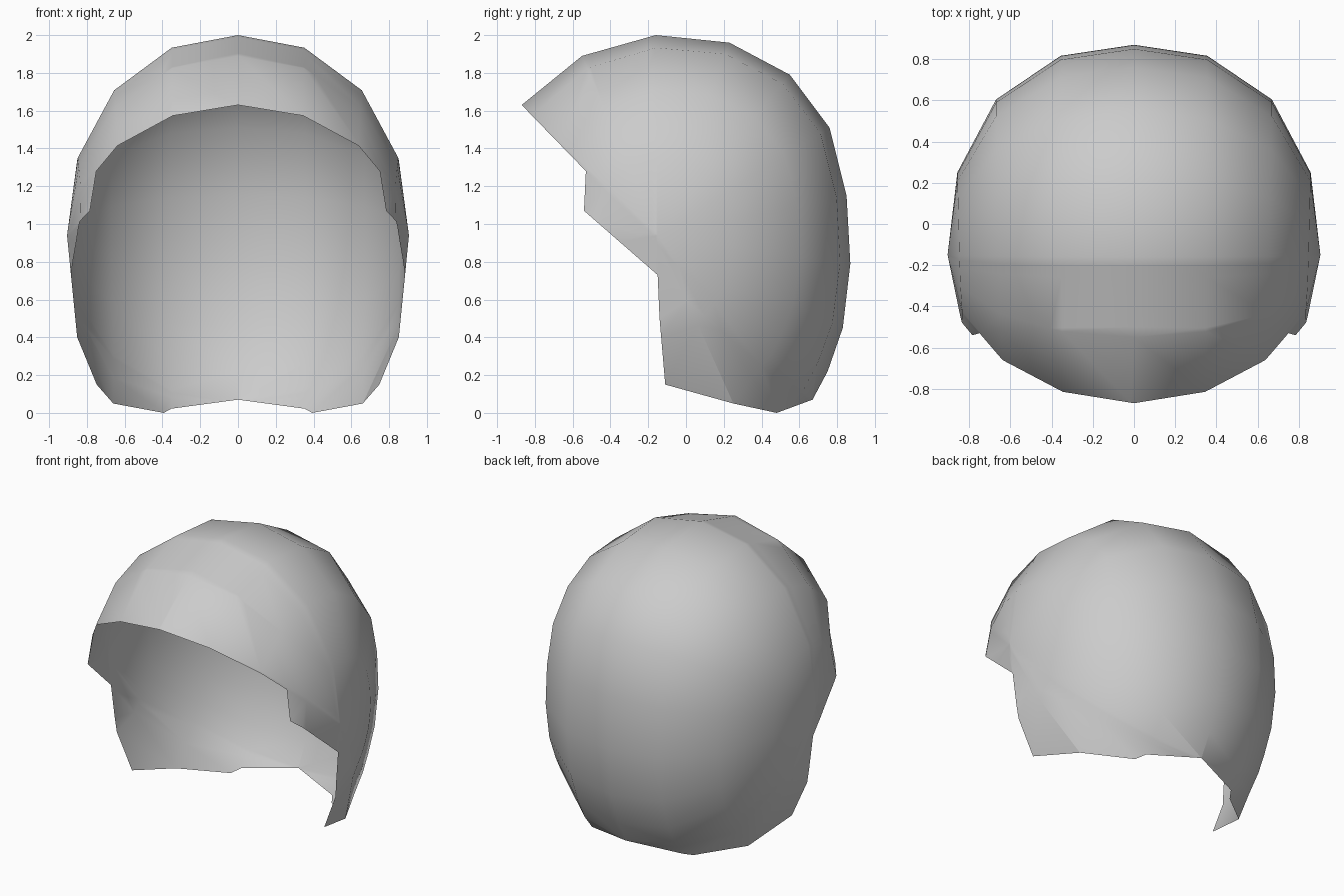
import bpy, bmesh, math
from mathutils import Vector

if "Cube" in bpy.data.objects:
    bpy.data.objects.remove(bpy.data.objects["Cube"])

HALF_WIDTH = 0.905
CY, CZ = -0.15, 0.94          # where the side-to-side axis passes

# Centreline loop (y, z) with roundness exponent of the section at that angle
profile = [
    (-0.87, 1.63, 1.98), (-0.55, 1.89, 2.08), (-0.16, 2.0, 2.15), (0.23, 1.96, 2.2),
    (0.55, 1.79, 2.25), (0.76, 1.51, 2.3), (0.85, 1.15, 2.3), (0.87, 0.79, 2.3),
    (0.83, 0.45, 2.25), (0.75, 0.22, 2.2), (0.67, 0.07, 2.2), (0.54, -0.09, 2.2),
    (0.40, -0.28, 2.2), (-0.15, -0.46, 2.2), (-0.70, 0.29, 2.0), (-0.89, 0.81, 2.0),
    (-1.02, 1.09, 2.0)]

# Side-view outline of what is kept: brim, temple notch, cheek edge, nape
outline = [
    (-1.30, 2.073), (-0.53, 1.28), (-0.54, 1.07), (-0.15, 0.73), (-0.14, 0.50),
    (-0.11, 0.15), (0.25, 0.05), (0.48, 0.0), (1.5, 0.376), (1.5, 2.6), (-1.30, 2.6)]


def inside(y, z):
    hit = False
    for (y0, z0), (y1, z1) in zip(outline, outline[1:] + outline[:1]):
        if (z0 > z) != (z1 > z) and y < y0 + (z - z0) * (y1 - y0) / (z1 - z0):
            hit = not hit
    return hit


# Rounded shell: sections swept about the side-to-side axis
bm = bmesh.new()
poles = [bm.verts.new((s * HALF_WIDTH, CY, CZ)) for s in (-1, 1)]
rows = []
for y, z, n in profile:
    row = []
    for i in range(1, 8):
        a = math.radians(-90 + 22.5 * i)
        s, c = math.sin(a), math.cos(a)
        k = (abs(s) ** n + c ** n) ** (-1 / n)
        row.append(bm.verts.new((HALF_WIDTH * s * k,
                                 CY + (y - CY) * c * k, CZ + (z - CZ) * c * k)))
    rows.append([poles[0]] + row + [poles[1]])
for a, b in zip(rows, rows[1:] + rows[:1]):
    for i in range(8):
        bm.faces.new(list(dict.fromkeys((a[i], a[i + 1], b[i + 1], b[i]))))
bmesh.ops.recalc_face_normals(bm, faces=bm.faces[:])

# Split along the outline and drop the opening
for (y0, z0), (y1, z1) in zip(outline[:8], outline[1:9]):
    bmesh.ops.bisect_plane(bm, geom=bm.verts[:] + bm.edges[:] + bm.faces[:], dist=1e-5,
                           plane_co=Vector((0, y0, z0)),
                           plane_no=Vector((0, z1 - z0, y0 - y1)))
drop = []
for f in bm.faces:
    m = f.calc_center_median()
    if not inside(m.y, m.z):
        drop.append(f)
bmesh.ops.delete(bm, geom=drop, context='FACES')

mesh = bpy.data.meshes.new("helmet_shell")
bm.to_mesh(mesh)
bm.free()
for p in mesh.polygons:
    p.use_smooth = True
shell = bpy.data.objects.new("helmet_shell", mesh)
bpy.context.collection.objects.link(shell)
